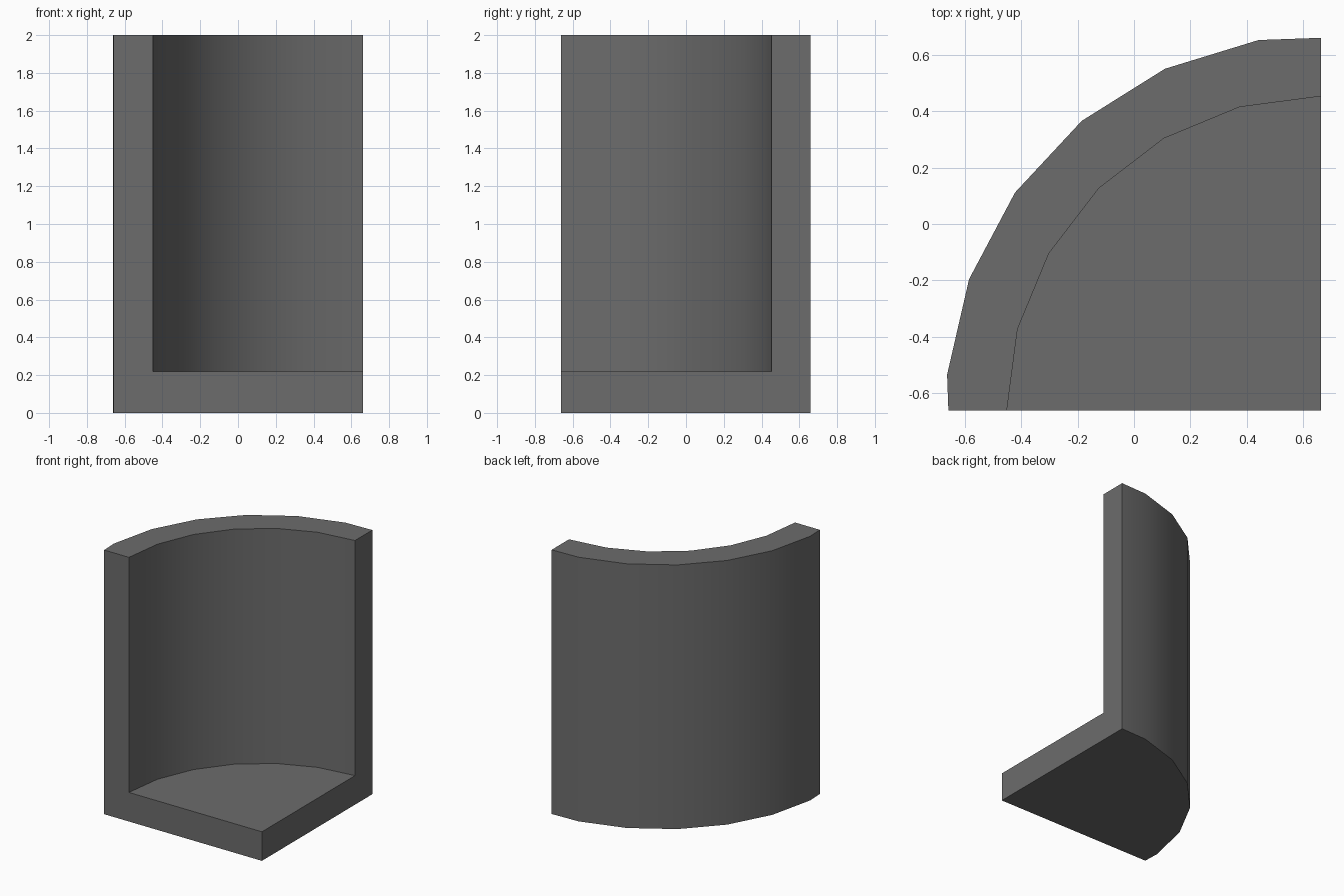
import bpy
import bmesh
from math import sin, cos, radians

cube = bpy.data.objects.get("Cube")
if cube:
    bpy.data.objects.remove(cube, do_unlink=True)

HEIGHT, FLOOR = 2.0, 0.22
CENTRE_X, CENTRE_Y = 0.663, -0.661
OUTER, INNER, STEP = 1.332, 1.114, 15
OUTER_START = 9.55               # first corner of the outer polygon
CUT = OUTER * cos(radians(STEP / 2)) / cos(radians(2))  # outer radius on the cut planes

# Quarter profiles as (angle from the back, radius)
outer = [(0, CUT)] + [(OUTER_START + STEP * i, OUTER) for i in range(6)] + [(90, CUT)]
inner = [(STEP * i, INNER) for i in range(7)]

bm = bmesh.new()


def arc(profile, z):
    return [bm.verts.new((CENTRE_X - r * sin(radians(a)), CENTRE_Y + r * cos(radians(a)), z))
            for a, r in profile]


def wall(low, high):
    for i in range(len(low) - 1):
        bm.faces.new((low[i], low[i + 1], high[i + 1], high[i]))


out_low, out_high = arc(outer, 0), arc(outer, HEIGHT)
in_low, in_high = arc(inner, FLOOR), arc(inner, HEIGHT)
axis_low, axis_floor = (bm.verts.new((CENTRE_X, CENTRE_Y, z)) for z in (0, FLOOR))

# Curved walls
wall(out_low, out_high)
wall(in_low, in_high)

# Underside, floor and rim
bm.faces.new(out_low + [axis_low])
bm.faces.new(in_low + [axis_floor])
bm.faces.new(out_high + in_high[::-1])

# L-shaped cut faces
for end in (0, -1):
    bm.faces.new((axis_low, out_low[end], out_high[end],
                  in_high[end], in_low[end], axis_floor))

bmesh.ops.recalc_face_normals(bm, faces=bm.faces[:])
mesh = bpy.data.meshes.new("quarter_cylinder_shell")
bm.to_mesh(mesh)
bm.free()

# Single grey material
grey = bpy.data.materials.new("dark_grey")
grey.use_nodes = True
colour = (0.15, 0.15, 0.15, 1)
grey.diffuse_color = colour
grey.node_tree.nodes["Principled BSDF"].inputs["Base Color"].default_value = colour
mesh.materials.append(grey)

shell = bpy.data.objects.new("quarter_cylinder_shell", mesh)
bpy.context.collection.objects.link(shell)
bpy.ops.object.select_all(action="DESELECT")
shell.select_set(True)
bpy.context.view_layer.objects.active = shell
bpy.ops.object.shade_smooth_by_angle(angle=radians(30))
